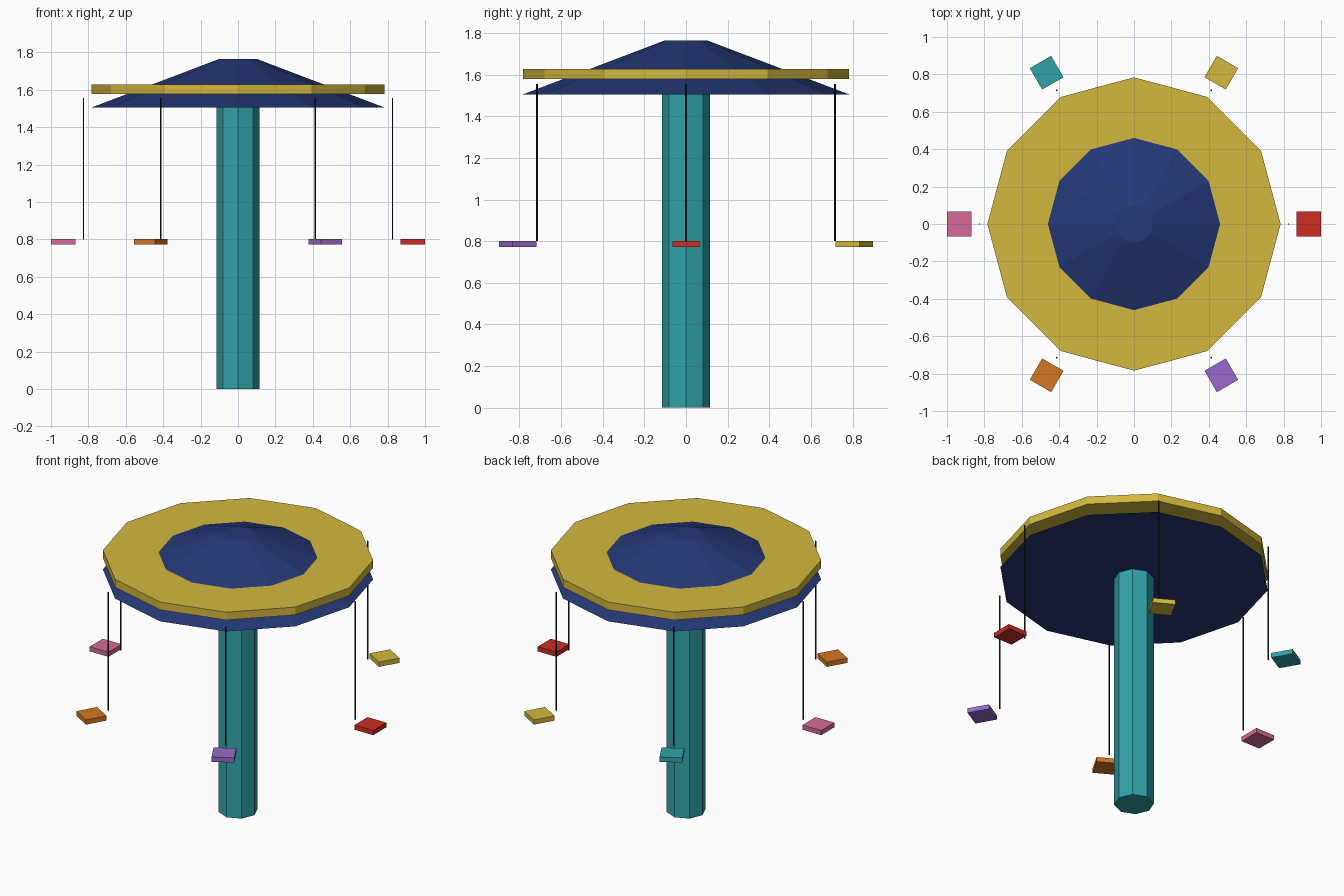
import bpy, math
from mathutils import Matrix

if "Cube" in bpy.data.objects:
    bpy.data.objects.remove(bpy.data.objects["Cube"])


def material(name, rgb):
    m = bpy.data.materials.new(name)
    lin = [((c / 255 + 0.055) / 1.055) ** 2.4 for c in rgb]
    m.diffuse_color = (*lin, 1)
    m.use_nodes = True
    m.node_tree.nodes["Principled BSDF"].inputs["Base Color"].default_value = m.diffuse_color
    return m


blue = material("navy blue", (36, 56, 118))
gold = material("gold", (212, 184, 62))
teal = material("teal", (48, 164, 170))
red = material("red", (204, 44, 34))
pink = material("pink", (214, 106, 152))
orange = material("orange", (212, 120, 34))
purple = material("purple", (152, 106, 202))
black = material("near black", (28, 28, 32))


def frustum(name, sides, r1, r2, z1, z2, mat, x=0, y=0):
    # flat-shaded prism or frustum with a corner on the +x axis
    bpy.ops.mesh.primitive_cone_add(vertices=sides, radius1=r1, radius2=r2,
                                    depth=z2 - z1, location=(x, y, (z1 + z2) / 2))
    o = bpy.context.object
    o.name = name
    o.data.materials.append(mat)
    return o


# central pole, canopy and rim
frustum("pole", 8, 0.115, 0.115, 0, 1.52, teal)
frustum("canopy", 12, 0.784, 0.1, 1.505, 1.765, blue)
frustum("canopy_rim", 12, 0.784, 0.784, 1.578, 1.628, gold)

# six hanging chains, each with a seat just outside it
for i, mat in enumerate((red, gold, teal, pink, orange, purple)):
    a = math.radians(60 * i)
    c, s = math.cos(a), math.sin(a)
    frustum(f"chain_{i + 1}", 6, 0.0045, 0.0045, 0.8, 1.555, black, 0.826 * c, 0.826 * s)
    bpy.ops.mesh.primitive_cube_add(size=1, location=(0.934 * c, 0.934 * s, 0.787),
                                    rotation=(0, 0, a))
    seat = bpy.context.object
    seat.name = f"seat_{i + 1}"
    seat.data.transform(Matrix.Diagonal((0.132, 0.132, 0.03, 1)))
    seat.data.materials.append(mat)
